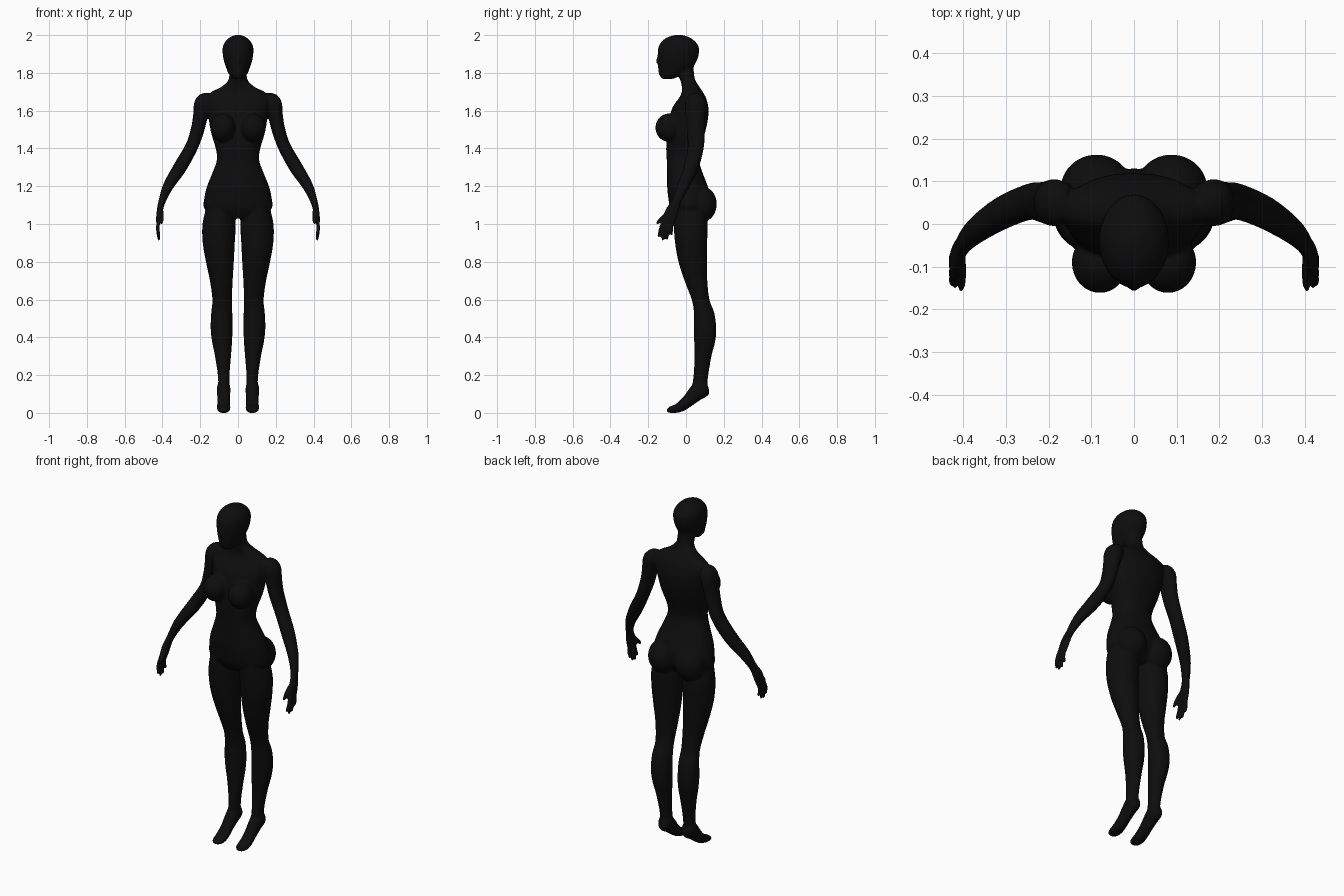
import bpy, bmesh, math
from mathutils import Vector

if "Cube" in bpy.data.objects:
    bpy.data.objects.remove(bpy.data.objects["Cube"])

black = bpy.data.materials.new("matte_black")
black.diffuse_color = (0.004, 0.004, 0.004, 1)
black.use_nodes = True
black.node_tree.nodes["Principled BSDF"].inputs["Base Color"].default_value = black.diffuse_color
parts = []


def finish(name, bm):
    bmesh.ops.recalc_face_normals(bm, faces=bm.faces)
    me = bpy.data.meshes.new(name)
    bm.to_mesh(me)
    bm.free()
    ob = bpy.data.objects.new(name, me)
    bpy.context.collection.objects.link(ob)
    parts.append(ob)


def refine(secs, steps=4):
    """Catmull-Rom interpolation of the sections."""
    p = [Vector(s) for s in secs]
    p = [p[0]] + p + [p[-1]]
    out = []
    for a, b, c, d in zip(p, p[1:], p[2:], p[3:]):
        for i in range(steps):
            t = i / steps
            out.append(0.5 * (2 * b + (c - a) * t + (2 * a - 5 * b + 4 * c - d) * t * t
                              + (3 * b - a - 3 * c + d) * t ** 3))
    return out + [p[-1]]


def loft(name, secs, side=1, axis=None, n=28, power=1.0):
    """Closed tube through sections (x, y, z, half width, half depth)."""
    bm = bmesh.new()
    secs = refine(secs)
    rings = []
    for i, s in enumerate(secs):
        a, b = secs[max(i - 1, 0)], secs[min(i + 1, len(secs) - 1)]
        t = Vector(axis) if axis else (Vector(b[:3]) - Vector(a[:3])).normalized()
        u = Vector((1, 0, 0))
        u = (u - t * u.dot(t)).normalized()
        v = t.cross(u)
        ring = []
        for k in range(n):
            c, d = math.cos(math.tau * k / n), math.sin(math.tau * k / n)
            c = math.copysign(abs(c) ** power, c)
            d = math.copysign(abs(d) ** power, d)
            q = Vector(s[:3]) + u * s[3] * c + v * s[4] * d
            ring.append(bm.verts.new((q.x * side, q.y, q.z)))
        rings.append(ring)
    for r, q in zip(rings, rings[1:]):
        for k in range(n):
            bm.faces.new((r[k], r[(k + 1) % n], q[(k + 1) % n], q[k]))
    bm.faces.new(rings[0])
    bm.faces.new(rings[-1])
    finish(name, bm)


def upright(rows, x=0):
    """Rows (z, half width, front y, back y) to sections."""
    return [(x, (f + b) / 2, z, w, (b - f) / 2) for z, w, f, b in rows]


def ball(name, centre, size):
    bm = bmesh.new()
    bmesh.ops.create_uvsphere(bm, u_segments=32, v_segments=20, radius=1)
    for v in bm.verts:
        v.co = Vector([c + s * k for c, s, k in zip(centre, size, v.co)])
    finish(name, bm)


UP = (0, 0, 1)
# Torso and neck
loft("torso", upright([
    (1.03, .11, -.05, .08), (1.08, .178, -.082, .12), (1.14, .178, -.094, .13),
    (1.20, .164, -.10, .115), (1.28, .132, -.10, .085), (1.34, .112, -.102, .068),
    (1.40, .118, -.105, .075), (1.48, .142, -.10, .10), (1.56, .156, -.088, .117),
    (1.62, .165, -.07, .118), (1.67, .17, -.035, .105), (1.70, .14, -.022, .088),
    (1.725, .09, -.022, .072), (1.76, .052, -.03, .05), (1.80, .046, -.05, .042),
    (1.84, .046, -.06, .04)]), axis=UP, power=.9)
# Head and nose
loft("head", upright([
    (1.768, .026, -.125, -.07), (1.79, .047, -.142, -.02), (1.82, .06, -.147, .03),
    (1.86, .074, -.15, .055), (1.90, .081, -.15, .068), (1.94, .08, -.145, .067),
    (1.97, .064, -.125, .045), (1.99, .04, -.095, .015), (2.001, .012, -.055, -.02)]), axis=UP)
ball("nose", (0, -.145, 1.865), (.011, .013, .022))

# Paired parts: outer and inner leg edges, front and back
LEG = [(1.10, .165, .02, -.07, .10), (1.0, .188, .012, -.066, .115), (.9, .187, .017, -.058, .112),
       (.8, .17, .022, -.04, .112), (.7, .149, .028, -.008, .113), (.6, .136, .032, .03, .124),
       (.53, .142, .03, .042, .15), (.45, .145, .029, .042, .16), (.38, .138, .031, .043, .155),
       (.3, .122, .037, .045, .135), (.2, .107, .045, .04, .118), (.13, .104, .045, .03, .112)]
# Raised-heel foot: y, bottom, top, half width
FOOT = [(.122, .098, .125, .012), (.105, .084, .165, .032), (.07, .064, .18, .036),
        (.03, .036, .145, .034), (-.01, .011, .09, .034), (-.05, .0, .05, .036),
        (-.085, .0, .034, .03), (-.102, .006, .02, .016)]
ARM = [(.15, .05, 1.655, .04, .045), (.183, .05, 1.64, .048, .055), (.199, .05, 1.57, .039, .052),
       (.214, .051, 1.5, .036, .048), (.245, .052, 1.41, .034, .043), (.307, .027, 1.3, .036, .039),
       (.37, -.015, 1.2, .028, .032), (.402, -.05, 1.12, .019, .025), (.414, -.073, 1.07, .016, .035),
       (.42, -.092, 1.02, .014, .035), (.421, -.097, 1.005, .01, .03)]
# Fingers: start y, tip y, tip z
FINGERS = [(-.118, -.143, .93), (-.102, -.122, .913), (-.085, -.1, .918), (-.07, -.077, .94)]

for side, tag in ((1, "left"), (-1, "right")):
    loft(tag + "_leg", [((o + i) / 2, (f + b) / 2, z, (o - i) / 2, (b - f) / 2)
                        for z, o, i, f, b in LEG], side, axis=UP)
    loft(tag + "_foot", [(.076, y, (lo + hi) / 2, w, (hi - lo) / 2)
                         for y, lo, hi, w in FOOT], side, axis=(0, -1, 0))
    loft(tag + "_arm", ARM, side)
    ball(tag + "_breast", (.08 * side, -.09, 1.51), (.066, .072, .075))
    ball(tag + "_buttock", (.088 * side, .083, 1.105), (.084, .08, .095))
    for k, (y0, y1, z1) in enumerate(FINGERS):
        loft(f"{tag}_finger_{k}", [(.42, y0, 1.025, .01, .01), (.425, (y0 + y1) / 2 - .004, .975, .01, .01),
                                   (.419, y1, z1 + .008, .008, .008), (.417, y1, z1, .004, .004)],
             side, n=12)
    loft(tag + "_thumb", [(.408, -.075, 1.07, .013, .016), (.404, -.115, 1.04, .012, .013),
                          (.405, -.147, 1.01, .009, .01), (.406, -.156, 1.0, .005, .005)], side, n=12)

# Fuse all parts into one smooth body
bpy.ops.object.select_all(action='DESELECT')
for ob in parts:
    ob.select_set(True)
body = parts[0]
bpy.context.view_layer.objects.active = body
bpy.ops.object.join()
body.name = body.data.name = "body"
remesh = body.modifiers.new("fuse", 'REMESH')
remesh.mode = 'VOXEL'
remesh.voxel_size = 0.006
smooth = body.modifiers.new("soften", 'SMOOTH')
smooth.factor, smooth.iterations = 0.5, 5
for m in ("fuse", "soften"):
    bpy.ops.object.modifier_apply(modifier=m)
body.data.materials.clear()
body.data.materials.append(black)
bpy.ops.object.shade_smooth()
